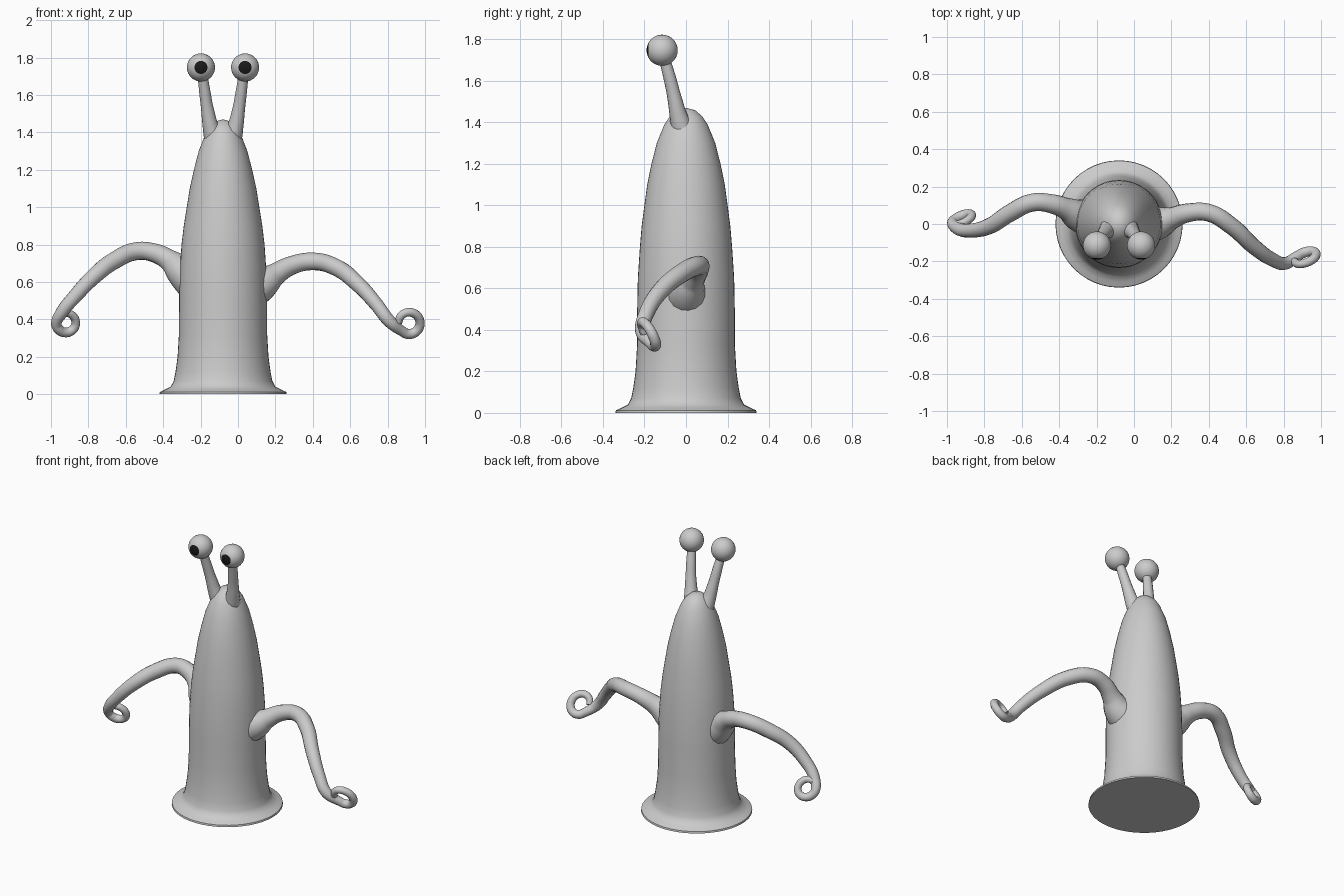
import bpy, bmesh, math
from mathutils import Vector

if "Cube" in bpy.data.objects:
    bpy.data.objects.remove(bpy.data.objects["Cube"])


def material(name, rgb):
    m = bpy.data.materials.new(name)
    m.use_nodes = True
    m.diffuse_color = (*rgb, 1)
    m.node_tree.nodes["Principled BSDF"].inputs["Base Color"].default_value = (*rgb, 1)
    return m


SKIN = material("light grey skin", (0.6, 0.6, 0.6))
BLACK = material("black pupil", (0.01, 0.01, 0.01))
CX = -0.08


def add_mesh(name, bm, mats):
    me = bpy.data.meshes.new(name)
    bmesh.ops.recalc_face_normals(bm, faces=bm.faces)
    bm.to_mesh(me)
    bm.free()
    ob = bpy.data.objects.new(name, me)
    bpy.context.collection.objects.link(ob)
    for m in mats:
        me.materials.append(m)
    activate(ob)
    bpy.ops.object.shade_smooth_by_angle(angle=math.radians(50))
    return ob


def activate(ob):
    bpy.ops.object.select_all(action='DESELECT')
    ob.select_set(True)
    bpy.context.view_layer.objects.active = ob


def tube(name, points):
    """Tapered round tube through (position, radius) pairs."""
    cu = bpy.data.curves.new(name, 'CURVE')
    cu.dimensions = '3D'
    cu.bevel_depth = 1
    cu.bevel_resolution = 6
    cu.resolution_u = 8
    cu.use_fill_caps = True
    sp = cu.splines.new('BEZIER')
    sp.radius_interpolation = 'CARDINAL'
    sp.bezier_points.add(len(points) - 1)
    for bp, (co, r) in zip(sp.bezier_points, points):
        bp.co = co
        bp.radius = r
        bp.handle_left_type = bp.handle_right_type = 'AUTO'
    cu.materials.append(SKIN)
    ob = bpy.data.objects.new(name, cu)
    bpy.context.collection.objects.link(ob)
    activate(ob)
    bpy.ops.object.convert(target='MESH')
    bpy.ops.object.shade_smooth_by_angle(angle=math.radians(50))


def curl(centre, u, v, size, start, sweep, r0, r1, n=9):
    """Ring of tube points in the plane of u and v, thinning to the tip."""
    out = []
    for i in range(n):
        t = i / (n - 1)
        a = math.radians(start + sweep * t)
        p = Vector(centre) + size * (math.cos(a) * Vector(u) + math.sin(a) * Vector(v))
        out.append((p, r0 + (r1 - r0) * t))
    return out


# Body: turned profile with a flared foot and a domed top
profile = [(0.34, 0), (0.338, 0.012), (0.31, 0.025), (0.28, 0.04), (0.264, 0.07),
           (0.254, 0.12), (0.243, 0.2), (0.236, 0.32), (0.235, 0.5), (0.232, 0.65),
           (0.222, 0.8), (0.21, 0.9), (0.194, 1.0), (0.178, 1.1), (0.156, 1.2),
           (0.13, 1.3), (0.095, 1.39), (0.07, 1.43), (0.04, 1.458)]
SIDES = 48
bm = bmesh.new()
rings = []
for r, z in profile:
    depth = 1 + 0.1 * max(0, z - 0.8) / 0.6
    rings.append([bm.verts.new((CX + r * math.cos(2 * math.pi * i / SIDES),
                                depth * r * math.sin(2 * math.pi * i / SIDES), z))
                  for i in range(SIDES)])
for a, b in zip(rings, rings[1:]):
    for i in range(SIDES):
        j = (i + 1) % SIDES
        bm.faces.new((a[i], a[j], b[j], b[i]))
tip = bm.verts.new((CX, 0, 1.47))
for i in range(SIDES):
    bm.faces.new((rings[-1][i], rings[-1][(i + 1) % SIDES], tip))
bm.faces.new(rings[0][::-1])
add_mesh("body", bm, [SKIN])

# Eye stalks and eyeballs, mirrored about the body axis
for name, s in (("left", 1), ("right", -1)):
    tube(name + "_eye_stalk", [
        (Vector((CX + s * 0.045, -0.015, 1.36)), 0.055),
        (Vector((CX + s * 0.066, -0.036, 1.43)), 0.043),
        (Vector((CX + s * 0.083, -0.056, 1.52)), 0.034),
        (Vector((CX + s * 0.098, -0.08, 1.62)), 0.03),
        (Vector((CX + s * 0.11, -0.105, 1.71)), 0.027)])
    bm = bmesh.new()
    bmesh.ops.create_uvsphere(bm, u_segments=32, v_segments=26, radius=0.075)
    for v in bm.verts:
        v.co = Vector((v.co.x, -v.co.z, v.co.y))
    # Pupil: the cap of faces that points forward
    for f in bm.faces:
        if -f.calc_center_median().y > 0.075 * math.cos(math.radians(27)):
            f.material_index = 1
    bmesh.ops.translate(bm, verts=bm.verts, vec=(CX + s * 0.118, -0.115, 1.747))
    add_mesh(name + "_eyeball", bm, [SKIN, BLACK])

# Arms: flared shoulder, drooping sweep and a curled tip
left_path = [((0.08, 0.0, 0.56), 0.1), ((0.145, 0.01, 0.6), 0.085),
             ((0.2, 0.03, 0.64), 0.061), ((0.29, 0.06, 0.69), 0.05),
             ((0.4, 0.06, 0.71), 0.047), ((0.52, -0.01, 0.68), 0.046),
             ((0.64, -0.12, 0.59), 0.042), ((0.74, -0.19, 0.48), 0.037),
             ((0.81, -0.21, 0.39), 0.034)]
left_path += curl((0.915, -0.18, 0.38), (1, 0.3, 0), (0, -0.5, 1), 0.058,
                  225, 310, 0.028, 0.021)
tube("left_arm", [(Vector(p), r) for p, r in left_path])

right_path = [((-0.24, 0.03, 0.6), 0.1), ((-0.305, 0.05, 0.66), 0.085),
              ((-0.36, 0.08, 0.71), 0.061), ((-0.44, 0.108, 0.753), 0.051),
              ((-0.54, 0.115, 0.765), 0.048), ((-0.66, 0.06, 0.715), 0.047),
              ((-0.77, -0.01, 0.63), 0.043), ((-0.87, -0.035, 0.525), 0.038),
              ((-0.94, -0.025, 0.44), 0.034)]
right_path += curl((-0.92, 0.025, 0.382), (1, 0.4, 0), (0, -0.4, 1), 0.052,
                   190, 290, 0.028, 0.02)
tube("right_arm", [(Vector(p), r) for p, r in right_path])
